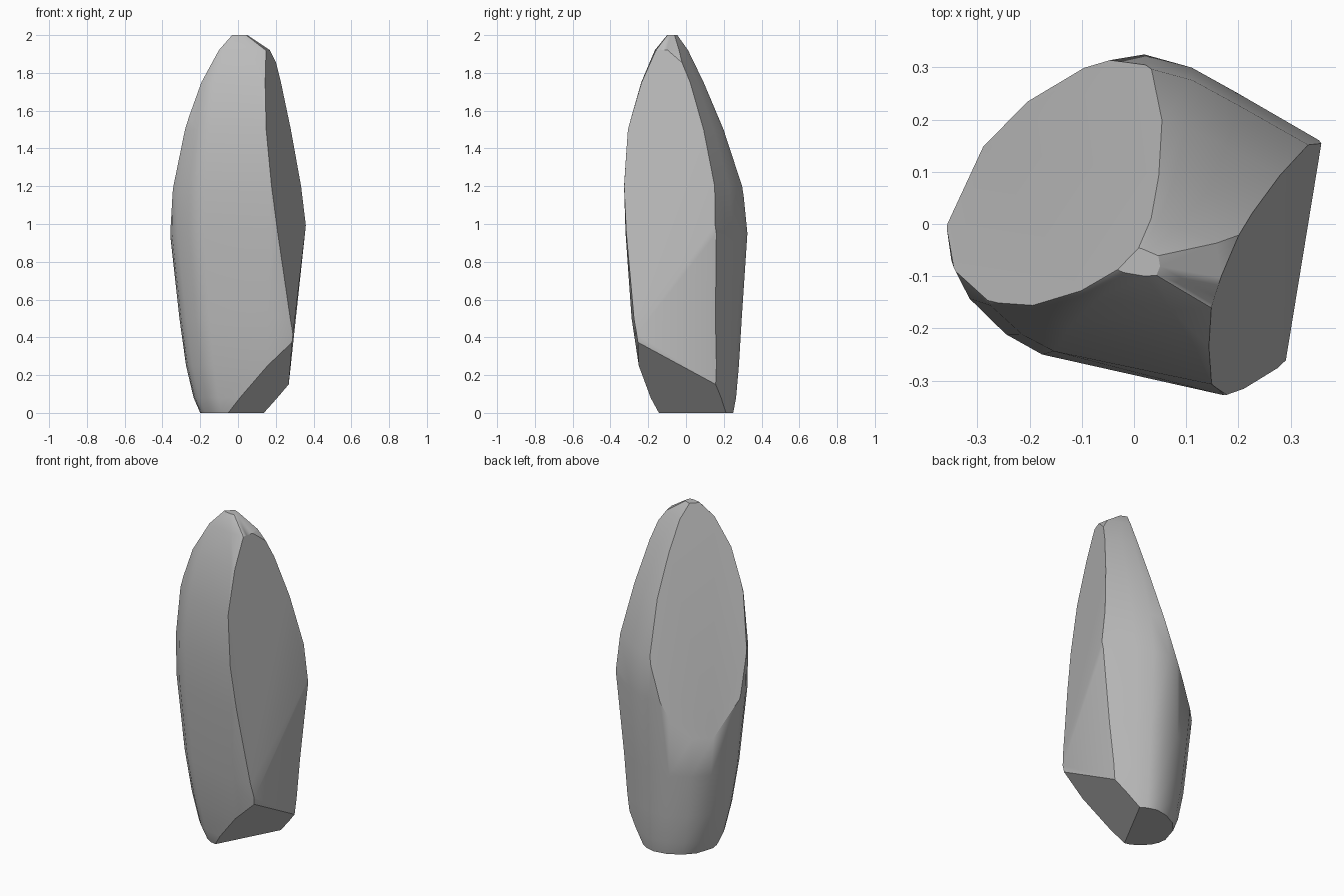
import bpy
import bmesh
import math
from mathutils import Vector

default = bpy.data.objects.get("Cube")
if default:
    bpy.data.objects.remove(default, do_unlink=True)

# One grey stone material
stone = bpy.data.materials.new("grey_stone")
stone.use_nodes = True
grey = (0.5, 0.5, 0.5, 1)
stone.diffuse_color = grey
shader = next(n for n in stone.node_tree.nodes if n.type == 'BSDF_PRINCIPLED')
shader.inputs["Base Color"].default_value = grey

# Plan outline of the uncut stone at its widest height
OUTLINE = [(-.36, 0), (-.35, -.07), (-.32, -.13), (-.25, -.2), (-.18, -.24),
           (.17, -.32), (.36, -.3), (.42, -.1), (.39, .14), (.2, .25),
           (.11, .3), (.02, .325), (-.1, .305), (-.22, .245), (-.31, .155)]

# Each level: height, x range and y range the outline is fitted into
LEVELS = [(0, -.2, .3, -.19, .25), (.08, -.235, .33, -.22, .265),
          (.25, -.275, .36, -.25, .28), (.5, -.31, .38, -.288, .295),
          (.95, -.36, .42, -.32, .325), (1.2, -.355, .42, -.328, .3),
          (1.5, -.31, .37, -.308, .207), (1.75, -.245, .29, -.237, .1),
          (1.92, -.14, .17, -.165, .015), (2, -.04, .05, -.1, -.045)]

# Flat chips: a point on the plane and its outward direction
CHIPS = {
    "side": ((.36, .16, 1), (.543, -.177, .0635)),
    "lower_side": ((.36, .16, 1), (.344, -.005, -.037)),
    "foot": ((-.05, -.14, 0), (.126, -.067, -.134)),
    "upper_back": ((.049, .19, 1.51), (-.2207, .2137, .0848)),
}


def fit(value, values, low, high):
    a, b = min(values), max(values)
    return low + (value - a) / (b - a) * (high - low)


def chip(bm, point, direction):
    """Slice a flat chip off the stone and close the cut."""
    geom = bm.verts[:] + bm.edges[:] + bm.faces[:]
    bmesh.ops.bisect_plane(bm, geom=geom, dist=0.0001, plane_co=Vector(point),
                           plane_no=Vector(direction).normalized(),
                           clear_outer=True)
    rim = [e for e in bm.edges if e.is_boundary]
    bmesh.ops.holes_fill(bm, edges=rim, sides=0)


# Loft the rounded stone
xs, ys = zip(*OUTLINE)
bm = bmesh.new()
rings = []
for z, x0, x1, y0, y1 in LEVELS:
    rings.append([bm.verts.new((fit(x, xs, x0, x1), fit(y, ys, y0, y1), z))
                  for x, y in OUTLINE])
count = len(OUTLINE)
for lower, upper in zip(rings, rings[1:]):
    for i in range(count):
        j = (i + 1) % count
        bm.faces.new((lower[i], lower[j], upper[j], upper[i]))
bm.faces.new(rings[0][::-1])
bm.faces.new(rings[-1])

# Cut the flat chips
for point, direction in CHIPS.values():
    chip(bm, point, direction)
bmesh.ops.remove_doubles(bm, verts=bm.verts[:], dist=0.002)
bmesh.ops.recalc_face_normals(bm, faces=bm.faces[:])

mesh = bpy.data.meshes.new("standing_stone")
bm.to_mesh(mesh)
bm.free()
mesh.materials.append(stone)
rock = bpy.data.objects.new("standing_stone", mesh)
bpy.context.collection.objects.link(rock)

# Smooth body with sharp chip edges and flat chips
bpy.ops.object.select_all(action='DESELECT')
rock.select_set(True)
bpy.context.view_layer.objects.active = rock
bpy.ops.object.shade_smooth_by_angle(angle=math.radians(32))
weighted = rock.modifiers.new("flat_chips", 'WEIGHTED_NORMAL')
weighted.keep_sharp = True
